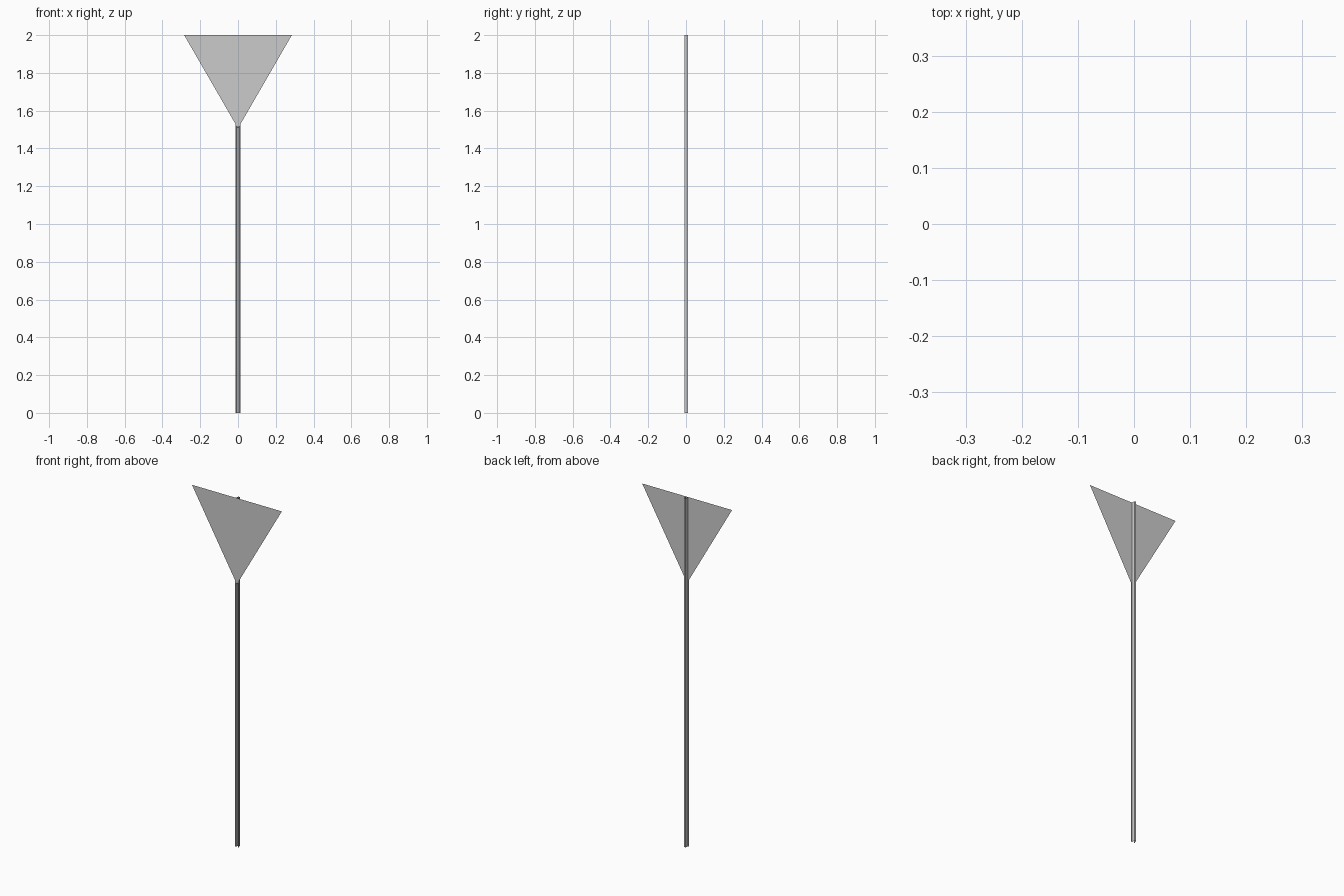
import bpy
import math

if "Cube" in bpy.data.objects:
    bpy.data.objects.remove(bpy.data.objects["Cube"])


def sheet(name, verts, faces):
    mesh = bpy.data.meshes.new(name)
    mesh.from_pydata(verts, [], faces)
    mesh.update()
    obj = bpy.data.objects.new(name, mesh)
    bpy.context.collection.objects.link(obj)
    return obj


HEIGHT = 2.0

# Thin open channel post: front flanges, sloped sides, back web
half = [(0.012, -0.008), (0.007, -0.008), (0.005, 0.01)]
profile = [(-x, y) for x, y in half] + half[::-1]
n = len(profile)
verts = [(x, y, z) for z in (0, HEIGHT) for x, y in profile]
sheet("post", verts, [(i, i + 1, n + i + 1, n + i) for i in range(n - 1)])

# Flat triangular sign panel, point down, on the front of the post
half_width = 0.285
drop = half_width * math.sqrt(3)
y = -0.01
sheet("sign_panel",
      [(-half_width, y, HEIGHT), (0, y, HEIGHT - drop), (half_width, y, HEIGHT)],
      [(0, 1, 2)])
